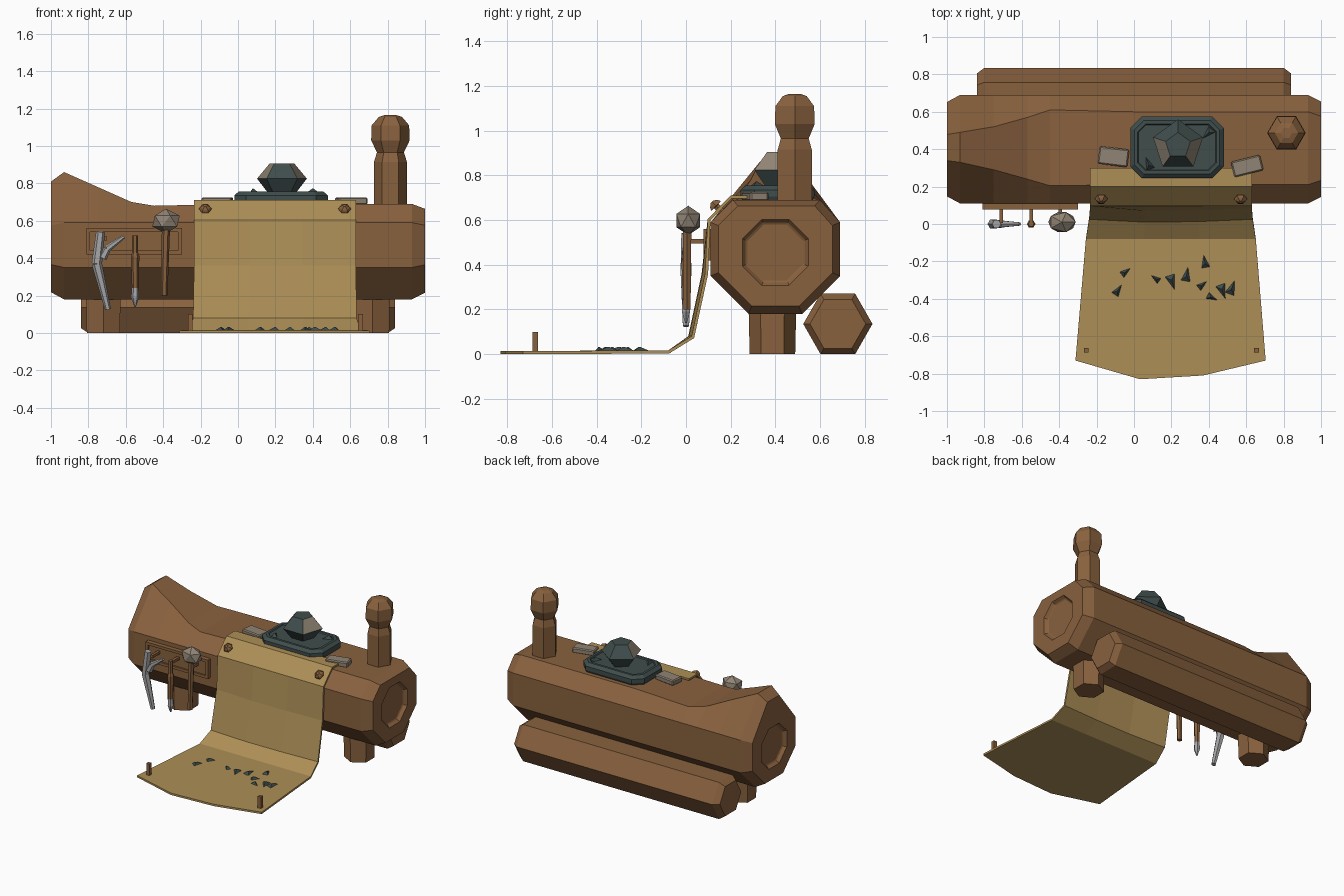
import bpy, bmesh, math, random
from mathutils import Vector, Matrix

cube = bpy.data.objects.get("Cube")
if cube:
    bpy.data.objects.remove(cube)
random.seed(4)


def material(name, r, g, b):
    m = bpy.data.materials.new(name)
    m.use_nodes = True
    m.diffuse_color = (r, g, b, 1)
    m.node_tree.nodes["Principled BSDF"].inputs["Base Color"].default_value = (r, g, b, 1)
    return m


wood = material("brown wood", .25, .12, .048)
hide = material("tan hide", .42, .275, .095)
slate = material("dark slate", .05, .075, .072)
stone = material("warm grey stone", .28, .23, .175)
steel = material("light steel", .38, .38, .39)


def finish(name, bm, *mats):
    bmesh.ops.recalc_face_normals(bm, faces=bm.faces)
    me = bpy.data.meshes.new(name)
    bm.to_mesh(me)
    bm.free()
    for m in mats:
        me.materials.append(m)
    ob = bpy.data.objects.new(name, me)
    bpy.context.collection.objects.link(ob)
    return ob


def loft(name, rings, mat):
    """Skin a closed body through rings of equal point count."""
    bm = bmesh.new()
    vs = [[bm.verts.new(p) for p in ring] for ring in rings]
    n = len(vs[0])
    for a, b in zip(vs, vs[1:]):
        for i in range(n):
            j = (i + 1) % n
            bm.faces.new((a[i], a[j], b[j], b[i]))
    bm.faces.new(vs[0])
    bm.faces.new(vs[-1])
    return finish(name, bm, mat)


def circle(r, sides, turn=0.0):
    return [(r * math.cos(math.tau * i / sides + turn), r * math.sin(math.tau * i / sides + turn))
            for i in range(sides)]


def spin(name, profile, sides, mat, matrix, turn=0.0):
    """Faceted turned body from (radius, height) pairs."""
    return loft(name, [[matrix @ Vector((x, y, z)) for x, y in circle(r, sides, turn)]
                       for r, z in profile], mat)


def bar(name, p, q, r0, r1, mat, sides=6):
    p, q = Vector(p), Vector(q)
    d = q - p
    m = Matrix.Translation(p) @ d.to_track_quat('Z', 'Y').to_matrix().to_4x4()
    return spin(name, [(r0, 0), (r1, d.length)], sides, mat, m, math.pi / sides)


def block(name, loc, size, mat, turn=0.0, bevel=0.0):
    bm = bmesh.new()
    bmesh.ops.create_cube(bm, size=1)
    bmesh.ops.scale(bm, vec=size, verts=bm.verts)
    bmesh.ops.rotate(bm, matrix=Matrix.Rotation(turn, 3, 'Z'), verts=bm.verts)
    bmesh.ops.translate(bm, vec=loc, verts=bm.verts)
    ob = finish(name, bm, mat)
    if bevel:
        mod = ob.modifiers.new("bevel", 'BEVEL')
        mod.width, mod.segments = bevel, 1
    return ob


T = Matrix.Translation

# Main log: octagon with its top hewn flat and one end left rising
def section(x, z, yf, yb, s=1.0):
    pts = [(.28, .18), (.52, .18), (.69, .35), (.69, .59), (yb, z), (yf, z), (.11, .59), (.11, .35)]
    return [(x, .4 + (y - .4) * s, .47 + (h - .47) * s) for y, h in pts]


def recess(x, r):
    return [(x, .4 + y, .455 + z) for y, z in circle(r, 8, math.radians(-112.5))]


left_end, right_end = (.86, .33, .49), (.69, .21, .60)
rings = [recess(-.975, .135), recess(-.98, .145), recess(-1, .16), section(-1, *left_end, .87),
         section(-.93, *left_end), section(-.75, .78, .29, .52), section(-.57, .70, .24, .57),
         section(-.45, .68, .205, .61), section(0, .69, .21, .60), section(.93, *right_end),
         section(1, *right_end, .88), recess(1, .16), recess(.98, .145), recess(.975, .135)]
loft("main_log", rings, wood)

# Smaller log lying behind
loft("rear_log", [[(x, .68 + y, .135 + z * 1.01) for y, z in circle(r, 6)]
                  for x, r in ((-.84, .125), (-.80, .155), (.80, .155), (.84, .125))], wood)

# Legs under the log
for side, x in (("left", .72), ("right", -.72)):
    spin(side + "_leg", [(.102, 0), (.107, .22)], 6, wood, T((x, .387, 0)), math.pi / 2)

# Knobbed post
spin("knob_post", [(.088, .66), (.088, .915), (.072, .965), (.103, 1.03), (.1, 1.11),
                   (.062, 1.155), (.03, 1.165)], 6, wood, T((.815, .487, 0)))

# Hide apron draped over the log and across the ground
bm = bmesh.new()
drape = [(.30, .71, 0), (.20, .71, 0), (.097, .605, 0), (.085, .36, 0), (.025, .08, .005),
         (-.08, .016, .022), (-.73, .014, .078)]
wave = [0, -.1, -.08, 0]
grid = []
for k, (y, z, flare) in enumerate(drape):
    row = []
    for t, w in zip((0, .34, .67, 1), wave):
        x = -.235 - flare + t * (.865 + flare * 1.95)
        sag = w if k == 6 else (w * .15 if k in (3, 4) else 0)
        row.append(bm.verts.new((x, y + sag, z)))
    grid.append(row)
for a, b in zip(grid, grid[1:]):
    for j in range(3):
        bm.faces.new((a[j], b[j], b[j + 1], a[j + 1]))
bm.normal_update()
apron = finish("hide_apron", bm, hide)
if apron.data.polygons[0].normal.z < 0:
    apron.data.flip_normals()
thick = apron.modifiers.new("thickness", 'SOLIDIFY')
thick.thickness, thick.offset = .014, -1

# Pegs holding the apron: two on the ground, two nailed to the log
for side, x, top_x in (("left", .655, .57), ("right", -.255, -.175)):
    bar(side + "_ground_peg", (x, -.675, .005), (x, -.675, .1), .018, .018, wood, 4)
    tilt = T((top_x, .15, .648)) @ Matrix.Rotation(math.radians(45), 4, 'X')
    spin(side + "_nail", [(.016, -.02), (.016, .02), (.035, .022), (.028, .035), (.01, .048)],
         6, wood, tilt)

# Slate work plate with chamfered corners
def plate_ring(inset, z):
    a, b, c = .25 - inset, .165 - inset, .062 - inset * .5
    quarter = [(a, b - c), (a - c, b)]
    pts = quarter + [(-x, y) for x, y in reversed(quarter)]
    pts += [(-x, -y) for x, y in pts]
    return [(.23 + x, .41 + y, z) for x, y in pts]


loft("work_plate", [plate_ring(.012, .68), plate_ring(0, .705), plate_ring(0, .735),
                    plate_ring(.022, .755), plate_ring(.04, .755), plate_ring(.045, .748)], slate)

# Rock on the plate, with two broken pale facets
rock = spin("ore_rock", [(.075, .745), (.14, .825), (.07, .905)], 5, slate,
            T((.235, .42, 0)), math.pi / 2)
rock.data.materials.append(stone)
for f in rock.data.polygons:
    if f.normal.z > .1 and -.5 < f.normal.y < -.05:
        f.material_index = 1


# Flakes: low three-sided chips
def flake(name, x, y, z, r, h):
    turn = random.uniform(0, math.tau)
    m = T((x, y, z)) @ Matrix.Rotation(turn, 4, 'Z') @ Matrix.Diagonal((1.3, .75, 1, 1))
    spin(name, [(r, 0), (r * .1, h)], 3, slate, m)


spots = [(-.05, -.26), (-.09, -.36), (.12, -.295), (.2, -.3), (.28, -.28), (.38, -.21),
         (.36, -.33), (.41, -.39), (.47, -.35), (.52, -.35)]
for i, (x, y) in enumerate(spots):
    flake(f"flake_{i + 1}", x, y, .012, random.uniform(.03, .05), .02)
for i, (x, y) in enumerate(((.08, .315), (.40, .49))):
    flake(f"plate_flake_{i + 1}", x, y, .75, .035, .022)

# Whetstones beside the plate
block("right_whetstone", (-.11, .36, .705), (.16, .095, .04), stone, math.radians(-7), .007)
block("left_whetstone", (.605, .31, .705), (.16, .085, .04), stone, math.radians(14), .007)

# Tool rack: backing board with raised rim
block("rack_board", (-.555, .104, .49), (.5, .03, .13), wood)
for name, z in (("top", .55), ("bottom", .43)):
    block(f"rack_{name}_rail", (-.555, .095, z), (.51, .035, .02), wood)
for name, x in (("right", -.80), ("left", -.31)):
    block(f"rack_{name}_rail", (x, .095, .49), (.02, .035, .14), wood)
for i, x in enumerate((-.71, -.55, -.395)):
    bar(f"rack_hook_{i + 1}", (x, .1, .505), (x, .005, .505), .014, .014, wood, 4)

# Steel tongs
tong_points = [(-.735, 0, .54), (-.755, 0, .37), (-.695, 0, .125)]
bar("tong_upper_arm", tong_points[0], tong_points[1], .024, .028, steel)
bar("tong_lower_arm", tong_points[1], tong_points[2], .028, .016, steel)
bar("tong_branch_base", (-.725, 0, .40), (-.70, 0, .45), .024, .02, steel)
bar("tong_branch_tip", (-.70, 0, .45), (-.61, 0, .515), .02, .01, steel)

# Chisel
spin("chisel_handle", [(.016, .52), (.016, .43), (.023, .41), (.017, .23)][::-1], 6, wood,
     T((-.55, 0, 0)))
spin("chisel_tip", [(.004, .14), (.022, .19), (.018, .24)], 6, steel, T((-.55, 0, 0)))

# Stone-headed mallet
bar("mallet_handle", (-.395, .005, .20), (-.385, .005, .57), .018, .022, wood)
bm = bmesh.new()
bmesh.ops.create_icosphere(bm, subdivisions=1, radius=.078)
bmesh.ops.scale(bm, vec=(1.05, .8, .85), verts=bm.verts)
bmesh.ops.translate(bm, vec=(-.385, .01, .598), verts=bm.verts)
finish("mallet_head", bm, stone)
